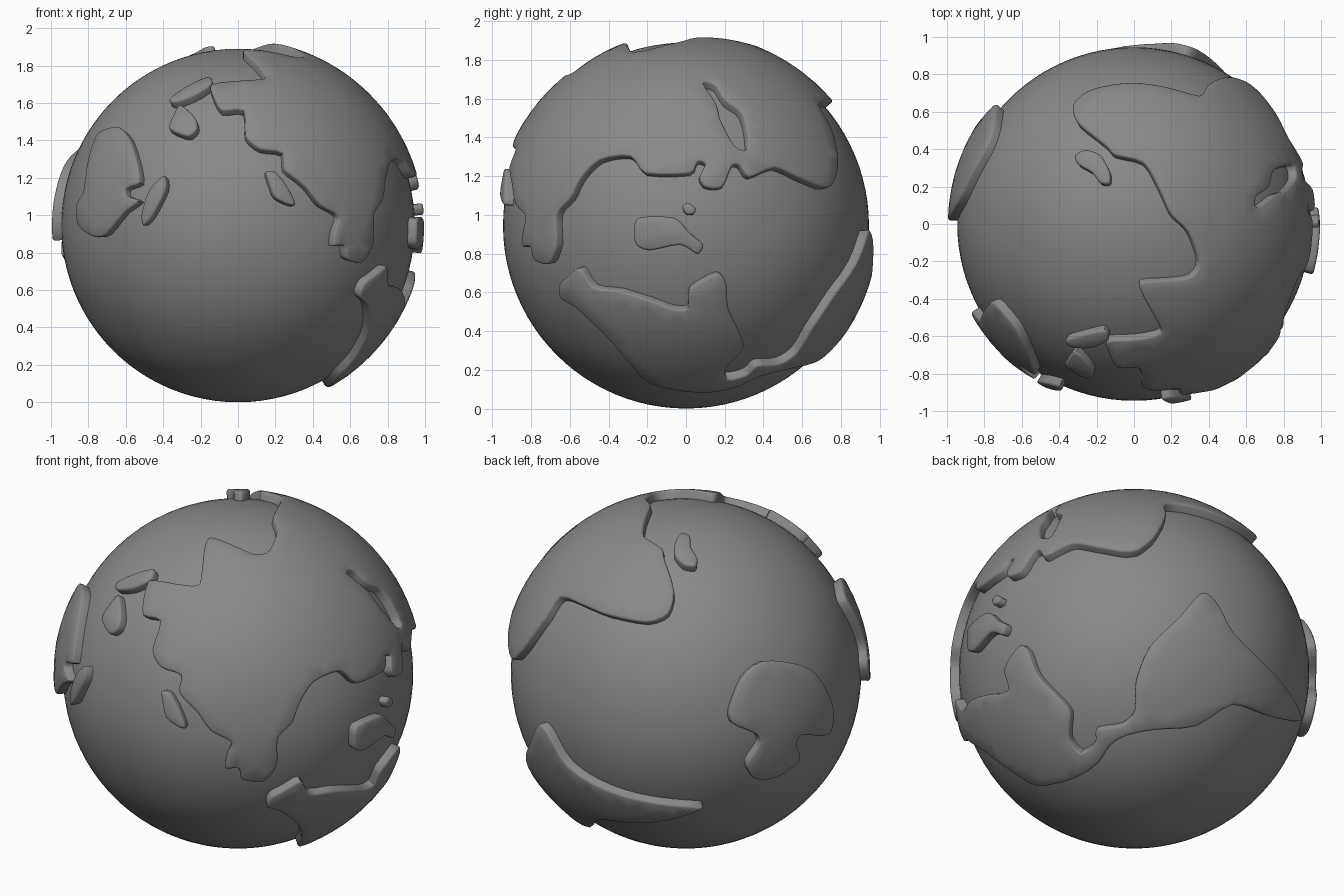
import bpy
import bmesh
from math import radians, sin, cos, sqrt, pi
from mathutils import Vector
from mathutils.geometry import delaunay_2d_cdt

OCEAN_RADIUS = 0.945
LAND_RADIUS = 0.995
CENTRE = Vector((0, 0, OCEAN_RADIUS))

# Drawing planes: azimuth and elevation of the direction each outline faces
PLANES = {
    "front": (0, 0),
    "side": (90, 0),
    "top": (0, 90),
    "rear": (215, 28),
    "under": (138, -25),
}

if "Cube" in bpy.data.objects:
    bpy.data.objects.remove(bpy.data.objects["Cube"], do_unlink=True)

grey = bpy.data.materials.new("plain_grey")
grey.use_nodes = True
grey.diffuse_color = (0.25, 0.25, 0.25, 1)
shader = next(n for n in grey.node_tree.nodes if n.type == 'BSDF_PRINCIPLED')
shader.inputs["Base Color"].default_value = grey.diffuse_color


def finish(obj, angle):
    """Give the object its colour and soft shading."""
    obj.data.materials.clear()
    obj.data.materials.append(grey)
    bpy.ops.object.select_all(action='DESELECT')
    obj.select_set(True)
    bpy.context.view_layer.objects.active = obj
    bpy.ops.object.shade_smooth_by_angle(angle=radians(angle))


def on_sphere(plane, point):
    """Lift a flat point (in hundredths) onto the unit sphere."""
    azimuth, elevation = (radians(a) for a in PLANES[plane])
    u, v = point[0] / 100, point[1] / 100
    w = sqrt(max(0, LAND_RADIUS ** 2 - u * u - v * v))
    level = Vector((sin(azimuth), -cos(azimuth), 0))
    right = Vector((cos(azimuth), sin(azimuth), 0))
    toward = level * cos(elevation) + Vector((0, 0, sin(elevation)))
    up = Vector((0, 0, cos(elevation))) - level * sin(elevation)
    return (right * u + up * v + toward * w).normalized()


def smooth_loop(points, steps=3):
    """Closed spline through the points, kept on the unit sphere."""
    result = []
    for i, b in enumerate(points):
        a, c, d = points[i - 1], points[(i + 1) % len(points)], points[(i + 2) % len(points)]
        for k in range(steps):
            t = k / steps
            p = b + 0.4 * t * ((c - a) * (1 - t) ** 2 - (d - b) * t * (1 - t))
            p += (c - b) * (3 * t * t - 2 * t ** 3)
            result.append(p.normalized())
    return result


def shifted(loop, amount):
    """Move each point of a loop towards the land on its left."""
    moved = []
    for i, p in enumerate(loop):
        travel = (loop[(i + 1) % len(loop)] - loop[i - 1]).normalized()
        moved.append((p + p.cross(travel) * amount).normalized())
    return moved


def flatten(p, turn):
    q = turn @ p
    return Vector((q.x, q.y)) / max(1 + q.z, 0.001)


def unflatten(q, turn):
    s = q.length_squared
    return turn.inverted() @ (Vector((2 * q.x, 2 * q.y, 1 - s)) / (1 + s))


def signed_area(flat):
    return sum(flat[i - 1].cross(flat[i]) for i in range(len(flat)))


def inside(q, loops):
    """Even-odd test over all loops."""
    odd = False
    for loop in loops:
        for i, b in enumerate(loop):
            a = loop[i - 1]
            if (a.y > q.y) != (b.y > q.y):
                if q.x < a.x + (b.x - a.x) * (q.y - a.y) / (b.y - a.y):
                    odd = not odd
    return odd


def sphere_points(count):
    """Evenly spread points that keep the land tops curved."""
    golden = pi * (3 - sqrt(5))
    for i in range(count):
        z = 1 - (2 * i + 1) / count
        r = sqrt(1 - z * z)
        yield Vector((r * cos(golden * i), r * sin(golden * i), z))


def land(name, *outlines):
    """Raised plate with rounded rim; outlines after the first are lakes."""
    loops = [smooth_loop([on_sphere(plane, p) for plane, pts in parts for p in pts])
             for parts in outlines]
    middle = sum(loops[0], Vector()).normalized()
    turn = middle.rotation_difference(Vector((0, 0, 1)))
    for n, loop in enumerate(loops):
        if (signed_area([flatten(p, turn) for p in loop]) > 0) != (n == 0):
            loop.reverse()

    # Curved top, triangulated in a flattened plane
    tops = [shifted(loop, 0.012) for loop in loops]
    flat_tops = [[flatten(p, turn) for p in top] for top in tops]
    points, edges, rings = [], [], []
    for flat in flat_tops:
        start, size = len(points), len(flat)
        rings.append(range(start, start + size))
        edges += [(start + i, start + (i + 1) % size) for i in range(size)]
        points += flat
    rim = [p for top in tops for p in top]
    for p in sphere_points(2600):
        if p.dot(middle) > -0.6 and inside(flatten(p, turn), flat_tops):
            if min((p - r).length for r in rim) > 0.03:
                points.append(flatten(p, turn))
    verts, _, faces, origins, _, _ = delaunay_2d_cdt(points, edges, [], 0, 0.00001)
    where = {o: i for i, group in enumerate(origins) for o in group}

    bm = bmesh.new()
    top_verts = [bm.verts.new(unflatten(q, turn) * LAND_RADIUS) for q in verts]
    for face in faces:
        if inside(sum((verts[i] for i in face), Vector((0, 0))) / len(face), flat_tops):
            bm.faces.new([top_verts[i] for i in face])

    # Rounded rim and wall going down into the ocean
    for loop, ring in zip(loops, rings):
        upper = [top_verts[where[i]] for i in ring]
        for inset, drop in ((0.004, 0.004), (0, 0.012), (0, 0.065)):
            lower = [bm.verts.new(p * (LAND_RADIUS - drop)) for p in shifted(loop, inset)]
            for i in range(len(loop)):
                quad = (upper[i], upper[i - 1], lower[i - 1], lower[i])
                if len(set(quad)) == 4:
                    bm.faces.new(quad)
            upper = lower
    bmesh.ops.delete(bm, geom=[v for v in bm.verts if not v.link_faces], context='VERTS')
    mesh = bpy.data.meshes.new(name)
    bm.to_mesh(mesh)
    bm.free()
    obj = bpy.data.objects.new(name, mesh)
    obj.location = CENTRE
    bpy.context.collection.objects.link(obj)
    finish(obj, 50)


# Ocean ball
bpy.ops.mesh.primitive_uv_sphere_add(segments=96, ring_count=48, radius=OCEAN_RADIUS, location=CENTRE)
ocean = bpy.context.object
ocean.name = "ocean"
finish(ocean, 60)

# Great northern continent with its inland lake
land("northern_continent", [
    ("top", [(-33, 64), (-24, 72), (-2, 76), (16, 74), (35, 69), (40, 75)]),
    ("side", [(78, 42), (79, 30), (76, 21), (70, 20), (58, 25), (46, 30), (33, 25), (28, 31),
              (24, 31), (19, 20), (10, 20), (7, 25), (10, 32), (6, 33), (2, 27), (-21, 27),
              (-29, 36), (-45, 34), (-55, 24), (-60, 14), (-67, 6), (-67, -10), (-71, -20)]),
    ("front", [(58, -18), (57, -11), (51, -11), (52, -3), (54, 5), (44, 11), (36, 21), (25, 30),
               (24, 39), (12, 41), (4, 48), (3, 62), (-9, 62), (-14, 71), (-14, 76), (2, 78),
               (14, 79), (13, 83)]),
    ("top", [(4, -37), (4, -31), (19, -30), (31, -28), (35, -20), (29, -4), (20, 5), (13, 20),
             (5, 33), (-10, 37), (-15, 42), (-30, 54)]),
], [("side", [(9, 74), (15, 73), (20, 65), (29, 58), (32, 40), (25, 42), (18, 55), (16, 63)])])

# Two southern lands joined by an isthmus
land("southern_continent", [
    ("side", [(-66, -31), (-62, -27), (-55, -22), (-48, -32), (-34, -34), (-18, -39), (-7, -43),
              (1, -43), (2, -33), (16, -25), (21, -30), (22, -43), (28, -56)]),
    ("under", [(-32, -29), (-33, -42), (-27, -50), (-19, -45), (-18, -38), (-4, -36), (3, -29),
               (4, -13), (12, 6), (28, 22), (40, 36), (48, 31), (57, 14), (73, -2), (89, -21),
               (91, -30), (76, -30), (56, -25), (36, -37), (14, -39), (-2, -42), (-11, -47),
               (-18, -56), (-31, -63)]),
    ("side", [(-19, -82), (-29, -72), (-42, -57), (-57, -43), (-65, -38)]),
])

# Two smaller continents
land("western_continent", [("front", [
    (-80, 38), (-75, 50), (-64, 53), (-58, 46), (-54, 33), (-53, 23), (-60, 20), (-60, 16),
    (-53, 13), (-61, 7), (-71, -5), (-78, -6), (-86, 0), (-87, 11), (-83, 19)])])
land("rear_continent", [("rear", [
    (42, 2), (60, 1), (71, -4), (80, -21), (78, -36), (63, -37), (60, -43), (62, -50),
    (49, -60), (37, -61), (33, -53), (40, -42), (37, -37), (25, -32), (24, -24), (31, -7)])])

# Islands
ISLANDS = {
    "long_north_island": ("front", [(-37, 68), (-29, 74), (-16, 80), (-14, 76), (-23, 70), (-34, 66)]),
    "round_north_island": ("front", [(-35, 59), (-31, 65), (-23, 58), (-22, 52), (-27, 48), (-37, 52)]),
    "west_island": ("front", [(-52, 6), (-48, 19), (-40, 27), (-39, 19), (-46, 5), (-51, 0)]),
    "coast_island": ("front", [(15, 29), (20, 29), (26, 22), (31, 12), (28, 11), (20, 15), (17, 22)]),
    "east_island": ("side", [(-27, -4), (-25, 4), (-6, 4), (2, -4), (9, -10), (6, -15), (-3, -10),
                             (-19, -13), (-26, -10)]),
    "east_islet": ("side", [(-2, 10), (1, 12), (5, 9), (4, 6), (0, 6)]),
    "polar_island": ("top", [(-32, 37), (-26, 40), (-18, 37), (-13, 28), (-13, 22), (-18, 22),
                             (-23, 28), (-30, 32)]),
}
for island, outline in ISLANDS.items():
    land(island, [outline])
